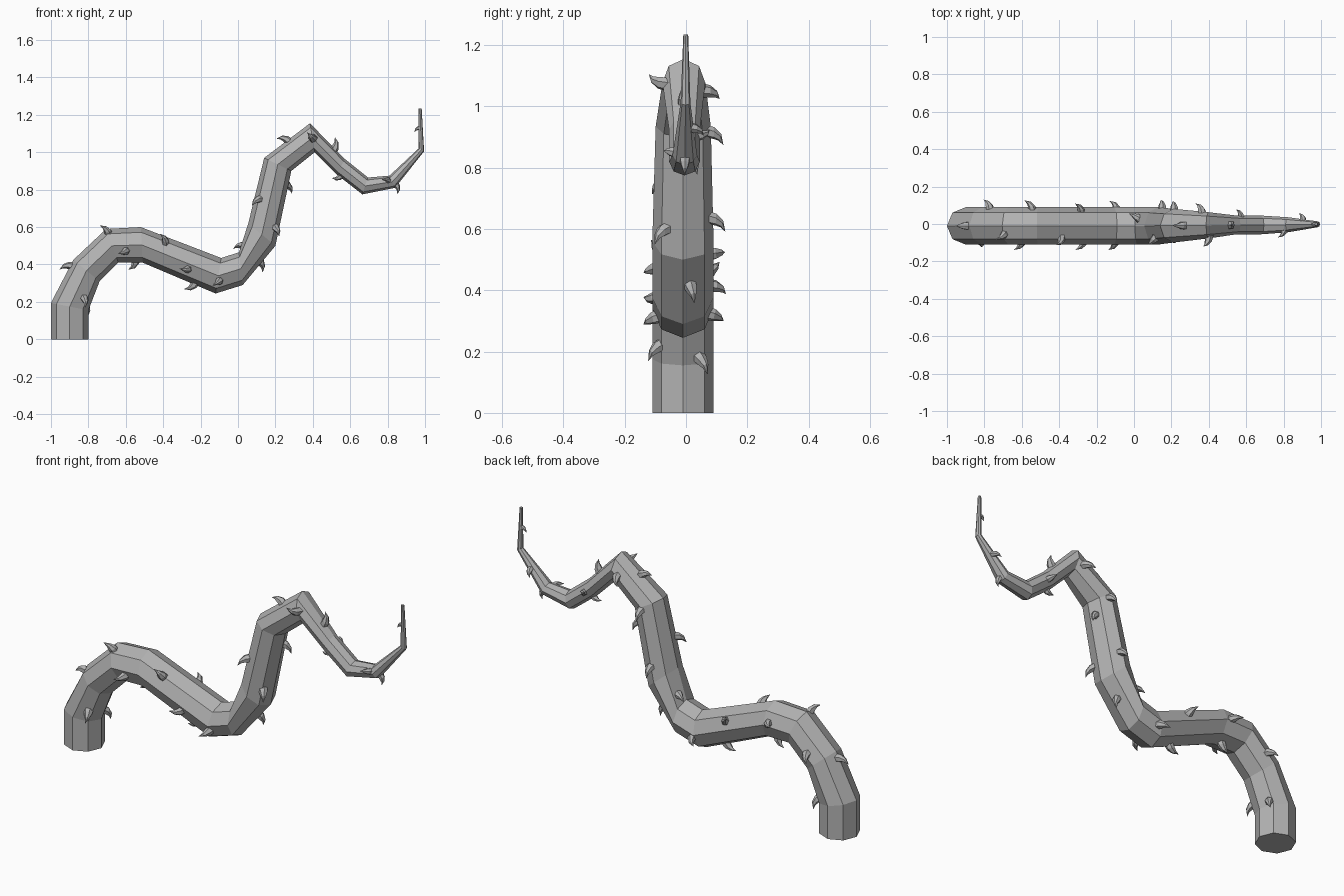
import bpy, bmesh
from math import sin, cos, radians
from mathutils import Vector

SIDES = 8

# Vine rings: outer edge (x, z), inner edge (x, z), half width in y
RINGS = [
    ((-1, 0), (-.8, 0), .1),
    ((-1, .195), (-.8, .155), .1),
    ((-.88, .425), (-.74, .31), .1),
    ((-.705, .59), (-.64, .41), .1),
    ((-.52, .6), (-.51, .41), .1),
    ((-.09, .435), (-.12, .245), .1),
    ((.005, .465), (.025, .29), .1),
    ((.055, .62), (.2, .5), .1),
    ((.14, .97), (.285, .9), .09),
    ((.385, 1.155), (.41, 1), .07),
    ((.57, .965), (.53, .88), .05),
    ((.695, .865), (.665, .775), .05),
    ((.81, .875), (.84, .81), .04),
    ((.965, 1.02), (.995, 1.005), .016),
    ((.965, 1.235), (.982, 1.235), .008),
]

# Thorns: position along the rings, angle round the vine (0 outer, 90 front)
THORNS = [
    (1.85, 0), (3, 30), (4.3, 45), (3.4, 110), (1.3, 125), (1.1, 215),
    (3.7, 190), (2.3, 275), (3.8, 280), (4.6, 110), (4.7, 180), (4.55, 300),
    (5.05, 110), (5.1, 255), (6.3, 335), (6.55, 195), (7.2, 140), (7.4, 45),
    (7.2, 265), (7.8, 200), (7.95, 265), (8.8, 270), (8.5, 0), (9, 90),
    (9.7, 0), (10.1, 180), (10.15, 270), (11.85, 70), (12.05, 180),
    (12.5, 270), (13.5, 0),
]


def make_material(name, color):
    mat = bpy.data.materials.new(name)
    mat.use_nodes = True
    mat.diffuse_color = color
    mat.node_tree.nodes["Principled BSDF"].inputs["Base Color"].default_value = color
    return mat


def finish(bm, name, mat):
    bmesh.ops.recalc_face_normals(bm, faces=bm.faces)
    mesh = bpy.data.meshes.new(name)
    bm.to_mesh(mesh)
    bm.free()
    mesh.materials.append(mat)
    obj = bpy.data.objects.new(name, mesh)
    bpy.context.collection.objects.link(obj)
    return obj


def bridge(bm, lower, upper):
    n = len(lower)
    for i in range(n):
        j = (i + 1) % n
        bm.faces.new((lower[i], lower[j], upper[j], upper[i]))


def ring_frame(index):
    """Centre, outward half axis and front half axis of one ring."""
    outer, inner, width = RINGS[index]
    a = Vector((outer[0], 0, outer[1]))
    b = Vector((inner[0], 0, inner[1]))
    centre = (a + b) / 2
    centre.y = -.01 * width / .1
    return centre, (a - b) / 2, Vector((0, -width, 0))


def ring_points(index):
    centre, out, front = ring_frame(index)
    angles = [radians(360 * k / SIDES) for k in range(SIDES)]
    return [centre + out * cos(a) + front * sin(a) for a in angles]


def surface_point(t, degrees):
    """Point on the faceted surface, its normal and the direction to the root."""
    i = min(int(t), len(RINGS) - 2)
    f = t - i
    low, high = ring_points(i), ring_points(i + 1)
    loop = [p.lerp(q, f) for p, q in zip(low, high)]
    s = degrees * SIDES / 360
    k = int(s) % SIDES
    point = loop[k].lerp(loop[(k + 1) % SIDES], s - int(s))
    root = (ring_frame(i)[0] - ring_frame(i + 1)[0]).normalized()
    centre = sum(loop, Vector()) / SIDES
    normal = point - centre
    normal = (normal - root * normal.dot(root)).normalized()
    return point, normal, root


def add_thorn(bm, t, degrees):
    """Hooked claw that bends back towards the root."""
    point, normal, root = surface_point(t, degrees)
    side = normal.cross(root)
    size = 1 if t < 10 else .75 if t < 13 else .5
    loops = []
    # rise, backward shift, radius along root, radius sideways
    for rise, back, along, across in ((-.015, -.008, .024, .024),
                                      (.014, 0, .02, .02),
                                      (.032, .014, .012, .011)):
        mid = point + (normal * rise + root * back) * size
        tilt = (root - normal * back * 30).normalized()
        loops.append([bm.verts.new(mid + (tilt * along * cos(a) + side * across * sin(a)) * size)
                      for a in (radians(60 * k) for k in range(6))])
    for lower, upper in zip(loops, loops[1:]):
        bridge(bm, lower, upper)
    bm.faces.new(loops[0])
    tip = bm.verts.new(point + (normal * .044 + root * .04) * size)
    for k in range(6):
        bm.faces.new((loops[-1][k], loops[-1][(k + 1) % 6], tip))


cube = bpy.data.objects.get("Cube")
if cube:
    bpy.data.objects.remove(cube, do_unlink=True)

grey = make_material("plain_grey", (.45, .45, .45, 1))

# Vine stem
bm = bmesh.new()
loops = [[bm.verts.new(p) for p in ring_points(i)] for i in range(len(RINGS))]
for lower, upper in zip(loops, loops[1:]):
    bridge(bm, lower, upper)
bm.faces.new(loops[0])
bm.faces.new(loops[-1])
stem = finish(bm, "vine_stem", grey)

# Thorns
bm = bmesh.new()
for t, degrees in THORNS:
    add_thorn(bm, t, degrees)
thorns = finish(bm, "thorns", grey)
thorns.parent = stem
